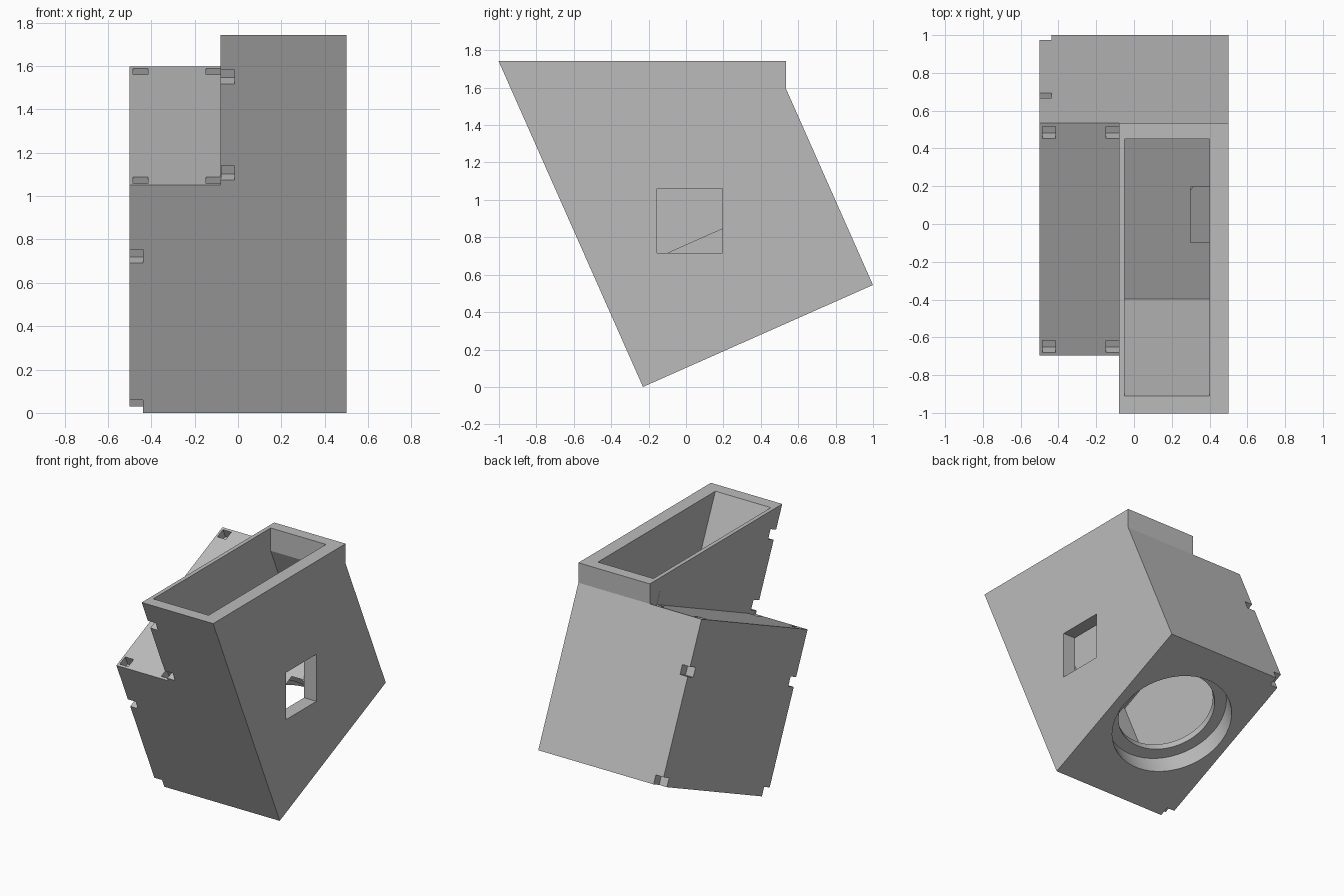
import bpy, bmesh, math
from mathutils import Matrix, Vector

cube = bpy.data.objects.get("Cube")
if cube:
    bpy.data.objects.remove(cube, do_unlink=True)

TILT = math.radians(23.9)
FOOT = Vector((-0.23, 0.0))          # lowest front corner in (y, z)
DEPTH, TOP = 1.345, 1.743
SHELF = 1.15                         # height of the low side along the tilt


def tilted(u, v):
    """Position in the leaning frame (u back, v up) to (y, z)."""
    c, s = math.cos(TILT), math.sin(TILT)
    return (FOOT.x + u * c - v * s, FOOT.y + u * s + v * c)


def at_height(u, z):
    """Point of the leaning line u at world height z."""
    v = (z - u * math.sin(TILT)) / math.cos(TILT)
    return tilted(u, v)


def make_object(name, bm):
    bmesh.ops.recalc_face_normals(bm, faces=bm.faces)
    mesh = bpy.data.meshes.new(name)
    bm.to_mesh(mesh)
    bm.free()
    obj = bpy.data.objects.new(name, mesh)
    bpy.context.collection.objects.link(obj)
    return obj


def prism(name, profile, x0, x1):
    """Extrude a (y, z) profile along x."""
    bm = bmesh.new()
    face = bm.faces.new([bm.verts.new((x0, y, z)) for y, z in profile])
    new = bmesh.ops.extrude_face_region(bm, geom=[face])["geom"]
    verts = [g for g in new if isinstance(g, bmesh.types.BMVert)]
    bmesh.ops.translate(bm, verts=verts, vec=(x1 - x0, 0, 0))
    return make_object(name, bm)


def block(name, x0, x1, u0, u1, v0, v1):
    corners = [(u0, v0), (u1, v0), (u1, v1), (u0, v1)]
    return prism(name, [tilted(u, v) for u, v in corners], x0, x1)


def bore(name, radius, v0, v1):
    """Round cutter standing along the tilt."""
    bm = bmesh.new()
    y, z = tilted(0.695, (v0 + v1) / 2)
    bmesh.ops.create_cone(bm, cap_ends=True, segments=96, radius1=radius,
                          radius2=radius, depth=v1 - v0,
                          matrix=Matrix.Translation((0, y, z)) @ Matrix.Rotation(TILT, 4, 'X'))
    return make_object(name, bm)


def cut(target, cutter):
    cutter.hide_render = True
    mod = target.modifiers.new("cut", 'BOOLEAN')
    mod.operation, mod.solver, mod.object = 'DIFFERENCE', 'EXACT', cutter
    bpy.context.view_layer.objects.active = target
    bpy.ops.object.modifier_apply(modifier=mod.name)
    bpy.data.objects.remove(cutter, do_unlink=True)


# Leaning housing with an upright back lip
lip = tilted(DEPTH, SHELF)
housing = prism("housing", [tilted(0, 0), tilted(DEPTH, 0), lip,
                            (lip[0], TOP), at_height(0, TOP)], -0.5, 0.5)
cut(housing, block("low_side_cutter", -0.7, -0.08, -0.5, 2, SHELF, 3))

# Wide inner chamber and the narrower chute above it
FRONT, BACK = 0.083, 1.26
cut(housing, block("chamber_cutter", -0.4, 0.4, FRONT, BACK, 0.19, 1.04))
inner_y = 0.45
kink_v = (BACK * math.cos(TILT) + FOOT.x - inner_y) / math.sin(TILT)
cut(housing, prism("chute_cutter", [tilted(FRONT, 0.6), tilted(BACK, 0.6),
                                    tilted(BACK, kink_v), (inner_y, 2),
                                    at_height(FRONT, 2)], -0.05, 0.4))

# Stepped round opening in the base
cut(housing, bore("recess_cutter", 0.425, -0.1, 0.14))
cut(housing, bore("opening_cutter", 0.342, 0.1, 0.3))

# Upright square window in the side wall
cut(housing, prism("window_cutter", [(-0.155, 0.715), (0.195, 0.715),
                                     (0.195, 1.06), (-0.155, 1.06)], 0.3, 0.7))

# Square pockets in the corners of the low shelf
S = 0.07
for x in (-0.485, -0.148):
    for u in (0.018, DEPTH - 0.018 - S):
        cut(housing, block("pocket_cutter", x, x + S - 0.001, u, u + S, SHELF - S, SHELF + 0.1))

# Corner notches along the outer edges
for v0, v1 in ((-0.1, 0.065), (0.755, 0.823)):
    for u0, u1 in ((-0.1, S), (DEPTH - S, DEPTH + 0.1)):
        cut(housing, block("notch_cutter", -0.6, -0.437, u0, u1, v0, v1))
for v in (1.175, 1.66):
    cut(housing, block("notch_cutter", -0.2, -0.017, -0.1, S, v, v + S))

# Plain grey finish
grey = bpy.data.materials.new("plain_grey")
grey.use_nodes = True
colour = (0.5, 0.5, 0.5, 1)
grey.diffuse_color = colour
grey.node_tree.nodes["Principled BSDF"].inputs["Base Color"].default_value = colour
housing.data.materials.clear()
housing.data.materials.append(grey)

bpy.ops.object.select_all(action='DESELECT')
housing.select_set(True)
bpy.context.view_layer.objects.active = housing
bpy.ops.object.shade_smooth_by_angle(angle=math.radians(20))
